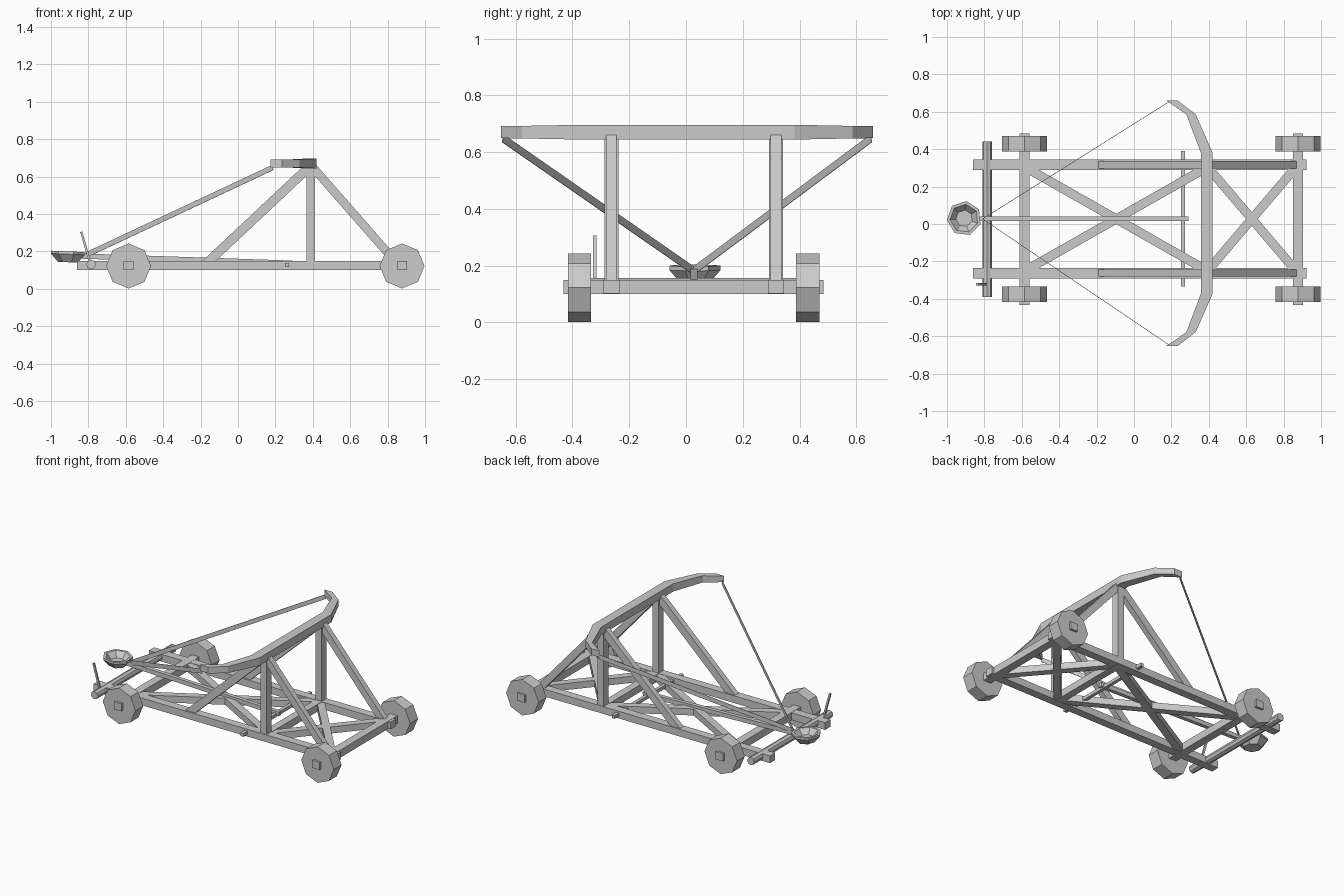
import bpy, bmesh, math
from mathutils import Vector

if "Cube" in bpy.data.objects:
    bpy.data.objects.remove(bpy.data.objects["Cube"])

wood = bpy.data.materials.new("grey_wood")
wood.diffuse_color = (0.6, 0.6, 0.6, 1)
wood.use_nodes = True
wood.node_tree.nodes["Principled BSDF"].inputs["Base Color"].default_value = wood.diffuse_color

MID = 0.027          # centre line of the chassis in y
HALF = 0.29          # half distance between side rails


def finish(name, bm):
    bmesh.ops.recalc_face_normals(bm, faces=bm.faces)
    me = bpy.data.meshes.new(name)
    bm.to_mesh(me)
    bm.free()
    me.materials.append(wood)
    ob = bpy.data.objects.new(name, me)
    bpy.context.collection.objects.link(ob)
    return ob


def beam(name, a, b, w, h, side=None):
    """Box from a to b; w is the horizontal width, h the other thickness."""
    a, b = Vector(a), Vector(b)
    d = (b - a).normalized()
    s = Vector(side) if side else d.cross(Vector((0, 0, 1))).normalized()
    u = s.cross(d).normalized()
    bm = bmesh.new()
    rings = [[bm.verts.new(p + s * i * w / 2 + u * j * h / 2)
              for i, j in ((-1, -1), (1, -1), (1, 1), (-1, 1))] for p in (a, b)]
    bm.faces.new(rings[0])
    bm.faces.new(rings[1])
    for k in range(4):
        n = (k + 1) % 4
        bm.faces.new((rings[0][k], rings[0][n], rings[1][n], rings[1][k]))
    return finish(name, bm)


def drum(name, x, y, z, r, length, n=8, turn=0.0):
    """Prism with n sides lying along y."""
    bm = bmesh.new()
    rings = []
    for yy in (y - length / 2, y + length / 2):
        rings.append([bm.verts.new((x + r * math.cos(turn + k * math.tau / n), yy,
                                    z + r * math.sin(turn + k * math.tau / n))) for k in range(n)])
    bm.faces.new(rings[0])
    bm.faces.new(rings[1])
    for k in range(n):
        m = (k + 1) % n
        bm.faces.new((rings[0][k], rings[0][m], rings[1][m], rings[1][k]))
    return finish(name, bm)


# Axles and wheels
for end, x in (("rear", -0.585), ("front", 0.877)):
    beam(end + "_axle", (x, -0.432, 0.125), (x, 0.485, 0.125), 0.055, 0.05)
    for s in (-1, 1):
        drum(end + "_wheel", x, MID + s * 0.402, 0.122, 0.12, 0.082)

# Chassis, posts and slanted props on both sides
for s in (-1, 1):
    y = MID + s * HALF
    beam("side_rail", (-0.86, y, 0.125), (0.922, y, 0.125), 0.056, 0.048)
    beam("post", (0.39, y, 0.10), (0.39, y, 0.66), 0.045, 0.05, (1, 0, 0))
    beam("long_prop", (-0.18, y, 0.125), (0.385, y, 0.655), 0.038, 0.05)
    beam("short_prop", (0.86, y, 0.125), (0.395, y, 0.655), 0.038, 0.045)
    beam("long_cross_brace", (-0.57, MID - s * 0.27, 0.125),
         (0.38, MID + s * 0.27, 0.125), 0.048, 0.044)
    beam("short_cross_brace", (0.40, MID - s * 0.27, 0.125),
         (0.86, MID + s * 0.27, 0.125), 0.048, 0.044)
beam("cross_beam", (0.39, MID - HALF, 0.125), (0.39, MID + HALF, 0.125), 0.05, 0.048)

# Bow: rectangular section swept over inner/outer edge points
edges = [(0.175, 0.235, 0.655, 0.021), (0.28, 0.33, 0.582, 0.022), (0.357, 0.42, 0.378, 0.026)]
path = [(a, b, y, h) for a, b, y, h in edges] + [(a, b, -y, h) for a, b, y, h in edges[::-1]]
bm = bmesh.new()
rings = [[bm.verts.new(p) for p in ((a, y + 0.004, 0.67 - h), (b, y + 0.004, 0.67 - h),
                                    (b, y + 0.004, 0.67 + h), (a, y + 0.004, 0.67 + h))]
         for a, b, y, h in path]
bm.faces.new(rings[0])
bm.faces.new(rings[-1])
for r0, r1 in zip(rings, rings[1:]):
    for k in range(4):
        n = (k + 1) % 4
        bm.faces.new((r0[k], r0[n], r1[n], r1[k]))
finish("bow", bm)

# Bowstring: two thin upright ribbons
for y in (-0.645, 0.652):
    beam("bowstring", (0.185, y, 0.648), (-0.81, 0.027, 0.182), 0.003, 0.028)

# Throwing arm with its pivot bar
beam("throwing_arm", (-0.84, 0.028, 0.175), (0.29, 0.028, 0.137), 0.026, 0.028)
beam("pivot_bar", (0.263, -0.335, 0.127), (0.263, 0.39, 0.127), 0.022, 0.022)

# Winch with lever
drum("winch", -0.785, 0.025, 0.13, 0.026, 0.83)
beam("winch_lever", (-0.785, -0.322, 0.12), (-0.838, -0.322, 0.305), 0.012, 0.012)

# Bucket: seven-sided bowl, slightly tilted, from outer bottom over the rim to the inside
profile = [(0.055, 0.142), (0.093, 0.185), (0.093, 0.2), (0.076, 0.2), (0.045, 0.165)]
bm = bmesh.new()
rings = []
for r, z in profile:
    ring = []
    for k in range(7):
        t = math.pi + 0.1 + k * math.tau / 7
        dx = r * math.cos(t)
        ring.append(bm.verts.new((-0.908 + dx, 0.03 + r * math.sin(t), z - dx * 0.04)))
    rings.append(ring)
bm.faces.new(rings[0])
bm.faces.new(rings[-1])
for r0, r1 in zip(rings, rings[1:]):
    for k in range(7):
        n = (k + 1) % 7
        bm.faces.new((r0[k], r0[n], r1[n], r1[k]))
finish("bucket", bm)
